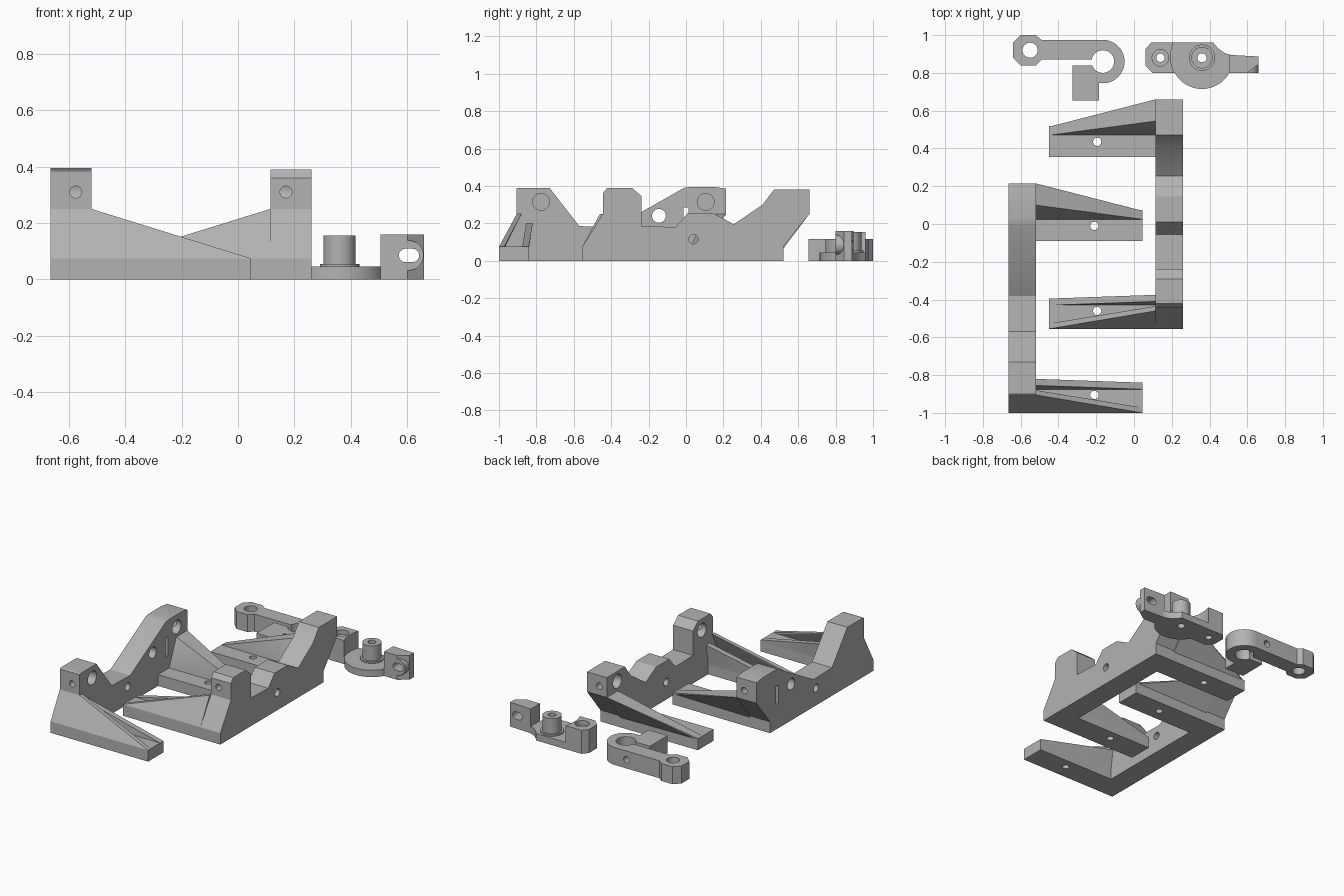
import bpy, bmesh, math
from mathutils import Vector

cube = bpy.data.objects.get("Cube")
if cube:
    bpy.data.objects.remove(cube, do_unlink=True)

grey = bpy.data.materials.new("plain grey")
grey.use_nodes = True
grey.diffuse_color = (0.45, 0.45, 0.45, 1)
grey.node_tree.nodes["Principled BSDF"].inputs["Base Color"].default_value = (0.45, 0.45, 0.45, 1)


def finish(name, bm):
    bmesh.ops.recalc_face_normals(bm, faces=bm.faces)
    mesh = bpy.data.meshes.new(name)
    bm.to_mesh(mesh)
    bm.free()
    mesh.materials.append(grey)
    ob = bpy.data.objects.new(name, mesh)
    bpy.context.collection.objects.link(ob)
    return ob


def prism(name, pts, lo, hi, axis="z"):
    """Extrude a 2D outline along an axis."""
    def place(a, b, h):
        return {"x": (h, a, b), "y": (a, h, b), "z": (a, b, h)}[axis]
    bm = bmesh.new()
    low = [bm.verts.new(place(a, b, lo)) for a, b in pts]
    high = [bm.verts.new(place(a, b, hi)) for a, b in pts]
    bm.faces.new(low)
    bm.faces.new(high)
    n = len(pts)
    for i in range(n):
        j = (i + 1) % n
        bm.faces.new((low[i], low[j], high[j], high[i]))
    return finish(name, bm)


def hull(name, pts):
    bm = bmesh.new()
    for p in pts:
        bm.verts.new(p)
    res = bmesh.ops.convex_hull(bm, input=bm.verts)
    extra = {v for v in res["geom_interior"] if isinstance(v, bmesh.types.BMVert)}
    bmesh.ops.delete(bm, geom=list(extra), context="VERTS")
    return finish(name, bm)


def arc(cx, cy, r, a0, a1, n):
    return [(cx + r * math.cos(math.radians(a0 + (a1 - a0) * i / n)),
             cy + r * math.sin(math.radians(a0 + (a1 - a0) * i / n))) for i in range(n + 1)]


def circle(cx, cy, r, n=32):
    return arc(cx, cy, r, 0, 360, n)[:-1]


def cut(ob, pts, lo, hi, axis):
    """Subtract an extruded outline and discard the cutter."""
    tool = prism("cutter", pts, lo, hi, axis)
    tool.hide_render = True
    mod = ob.modifiers.new("cut", "BOOLEAN")
    mod.operation, mod.solver, mod.object = "DIFFERENCE", "EXACT", tool
    bpy.context.view_layer.objects.active = ob
    bpy.ops.object.modifier_apply(modifier=mod.name)
    bpy.data.objects.remove(tool, do_unlink=True)


OUT, IN, TIP = -0.665, -0.52, 0.045
T = 0.075


def build_frame(side, profile, mirror, dy):
    """Side bar with two tapering arms; the second frame is mirrored and shifted."""
    fx = (lambda x: -0.405 - x) if mirror else (lambda x: x)

    def span(a, b):
        return tuple(sorted((fx(a), fx(b))))

    # upright side bar
    bar = prism(side + "_side_bar", profile, *span(OUT, IN), axis="x")
    # blind bearing holes, small end holes, and the cross hole
    for y in (-0.775, 0.105):
        cut(bar, circle(y + dy, 0.315, 0.045), *span(IN - 0.11, IN + 0.05), axis="x")
    xm = fx(-0.575)
    for y0, y1 in ((-0.95, -0.78), (0.11, 0.26)):
        cut(bar, circle(xm, 0.31, 0.021, 24), y0 + dy, y1 + dy, "y")
    cut(bar, circle(-0.405 + dy, 0.115, 0.025, 24), *span(OUT - 0.1, IN + 0.1), axis="x")

    # flat arm plates
    for name, y0, y1, hy in (("front", -1.0, -0.84, -0.905), ("rear", -0.09, 0.075, -0.01)):
        plate = prism(f"{side}_{name}_arm_plate",
                      [(fx(x), y + dy) for x, y in ((IN, y0), (TIP, y0), (TIP, y1), (IN, y1))], 0, T)
        cut(plate, circle(fx(-0.21), hy + dy, 0.022, 24), -0.1, 0.2, "z")

    # tapering ribs: section at the bar, then y range at the tip
    ribs = (
        ("front_outer_rib", ((-1, T), (-0.905, 0.25), (-0.88, 0.25), (-0.972, T)), (-1, -0.972)),
        ("front_inner_rib", ((-0.875, T), (-0.855, 0.2), (-0.82, 0.2), (-0.84, T)), (-0.875, -0.84)),
        ("rear_rib", ((0.025, T), (0.1, 0.25), (0.215, 0.25), (0.075, T)), (0.025, 0.07)),
    )
    for name, sec, tip in ribs:
        pts = [(fx(IN), y + dy, z) for y, z in sec]
        pts += [(fx(TIP), y + dy, T) for y in tip]
        pts += [(fx(IN), sec[0][0] + dy, T - 0.01), (fx(IN), sec[3][0] + dy, T - 0.01)]
        pts += [(fx(TIP), y + dy, T - 0.01) for y in tip]
        hull(f"{side}_{name}", pts)
    return bar


right_profile = [(-1, 0), (-1, T), (-0.905, 0.25), (-0.905, 0.385), (-0.895, 0.39), (-0.73, 0.39),
                 (-0.695, 0.345), (-0.57, 0.185), (-0.38, 0.18), (-0.01, 0.39), (0.03, 0.395),
                 (0.15, 0.395), (0.215, 0.385), (0.215, 0.25), (0.075, T), (0.075, 0)]
left_profile = [(-0.555, 0), (-0.555, T), (-0.445, 0.25), (-0.445, 0.36), (-0.42, 0.39), (-0.29, 0.39),
                (-0.237, 0.345), (-0.237, 0.185), (-0.055, 0.18), (0.01, 0.255), (0.145, 0.255),
                (0.255, 0.195), (0.41, 0.30), (0.47, 0.38), (0.66, 0.38), (0.66, 0.25),
                (0.52, T), (0.52, 0)]

right_bar = build_frame("right", right_profile, False, 0)
build_frame("left", left_profile, True, 0.445)

# extra through hole and slot in the right bar
cut(right_bar, circle(-0.145, 0.24, 0.037), -0.8, -0.4, "x")
cut(right_bar, [(-0.014, 0.16), (0.014, 0.16), (0.014, 0.285), (-0.014, 0.285)], -0.8, -0.4, "x")

# hooked lever
hook = prism("hook_lever",
             [(-0.49, 0.975), (-0.52, 1), (-0.60, 1), (-0.64, 0.96), (-0.64, 0.88), (-0.60, 0.84),
              (-0.52, 0.84), (-0.49, 0.87)]
             + arc(-0.165, 0.86, 0.06, 530, 200, 30)
             + [(-0.325, 0.84), (-0.325, 0.655), (-0.185, 0.655)]
             + arc(-0.165, 0.86, 0.115, -100, 90, 24), 0, 0.115)
cut(hook, circle(-0.55, 0.92, 0.04), -0.1, 0.3, "z")
cut(hook, circle(-0.25, 0.058, 0.022, 24), 0.6, 1.1, "y")

# pivot base: disc with a flat back edge
base = prism("pivot_base",
             [(0.19, 0.80), (0.19, 0.96), (0.42, 0.96), (0.445, 0.93), (0.48, 0.905), (0.53, 0.89), (0.53, 0.80)]
             + arc(0.36, 0.88, 0.165, -29, -151, 24), 0, 0.045)
flange = prism("pivot_flange", circle(0.36, 0.88, 0.07), 0.04, 0.055)
post = prism("pivot_post", circle(0.36, 0.88, 0.057), 0.045, 0.155)
for part in (base, flange, post):
    cut(part, circle(0.36, 0.88, 0.024, 24), -0.1, 0.3, "z")

# screw block beside the pivot, with a counterbored hole
screw = prism("screw_block", [(0.06, 0.925), (0.09, 0.96), (0.207, 0.96), (0.197, 0.92), (0.196, 0.85),
                              (0.212, 0.80), (0.10, 0.80), (0.06, 0.84)], 0, 0.155)
cut(screw, circle(0.14, 0.88, 0.022, 24), -0.1, 0.3, "z")
cut(screw, circle(0.14, 0.88, 0.044), 0.125, 0.3, "z")

# slotted end block with a cut-back corner and round boss
block = prism("slotted_block", [(0.505, 0.80), (0.60, 0.80), (0.66, 0.845), (0.66, 0.887), (0.505, 0.895)], 0, 0.16)
boss = prism("slot_boss", circle(0.605, 0.085, 0.053), 0.80, 0.87, "y")
slot = arc(0.594, 0.085, 0.024, 90, 270, 12) + arc(0.618, 0.085, 0.024, -90, 90, 12)
for part in (block, boss):
    cut(part, slot, 0.7, 1.0, "y")

# smooth the round surfaces, keep edges sharp
for ob in bpy.context.view_layer.objects:
    ob.select_set(ob.type == "MESH")
bpy.context.view_layer.objects.active = block
bpy.ops.object.shade_smooth_by_angle(angle=math.radians(25))
